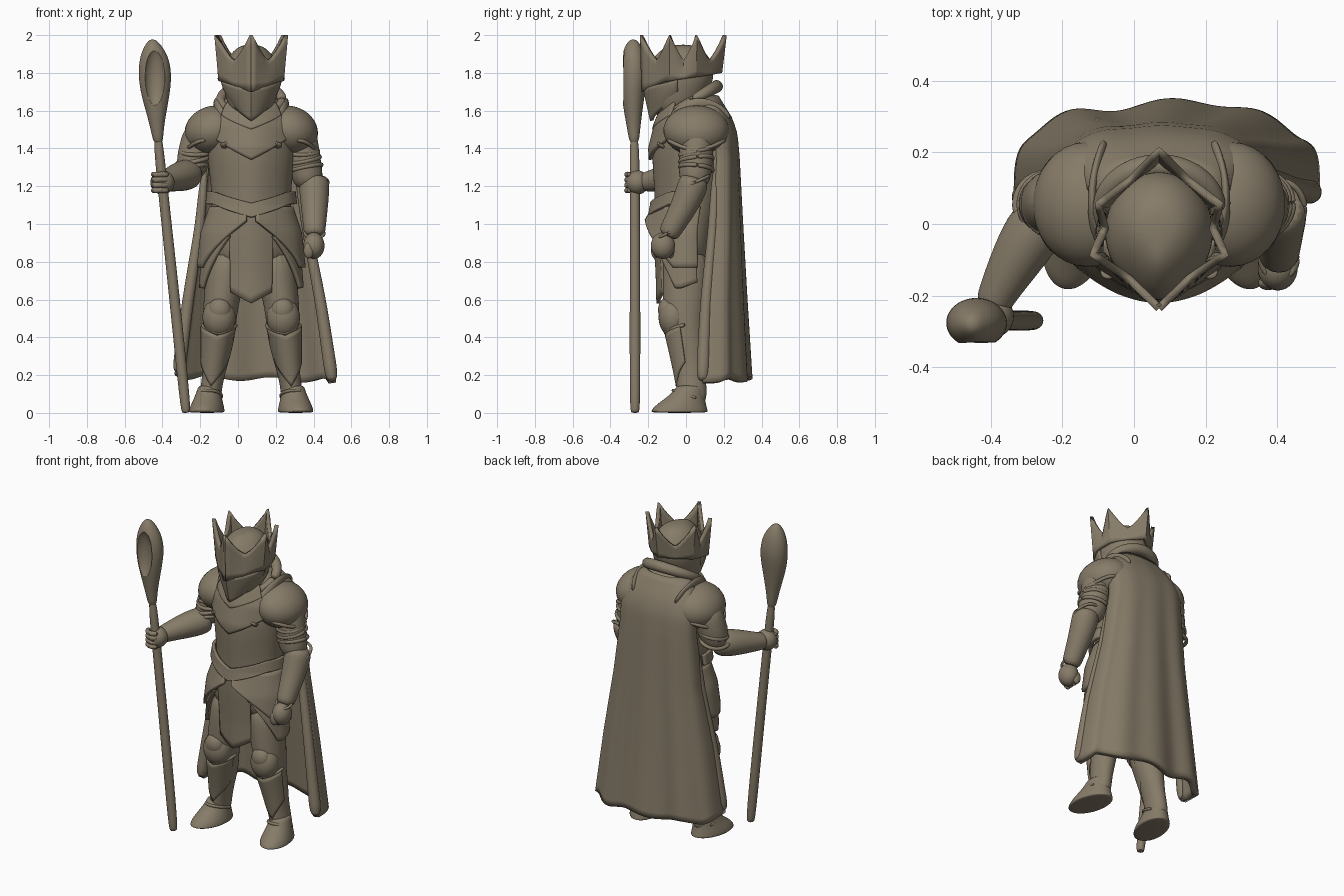
import bpy, bmesh
from math import sin, cos, pi
from mathutils import Vector, Matrix, Euler

if "Cube" in bpy.data.objects:
    bpy.data.objects.remove(bpy.data.objects["Cube"])

CX = 0.07  # body centre line
clay = bpy.data.materials.new("warm_grey_clay")
clay.use_nodes = True
COLOUR = (0.24, 0.2, 0.14, 1)
clay.diffuse_color = COLOUR
clay.node_tree.nodes["Principled BSDF"].inputs["Base Color"].default_value = COLOUR


def finish(name, bm, subsurf=0, thick=0, angle=50):
    bmesh.ops.recalc_face_normals(bm, faces=bm.faces)
    me = bpy.data.meshes.new(name)
    bm.to_mesh(me)
    bm.free()
    ob = bpy.data.objects.new(name, me)
    bpy.context.collection.objects.link(ob)
    me.materials.append(clay)
    if thick:
        mod = ob.modifiers.new("thickness", "SOLIDIFY")
        mod.thickness, mod.offset = thick, 0
    if subsurf:
        mod = ob.modifiers.new("smooth", "SUBSURF")
        mod.levels = mod.render_levels = subsurf
    bpy.ops.object.select_all(action="DESELECT")
    ob.select_set(True)
    bpy.context.view_layer.objects.active = ob
    bpy.ops.object.shade_smooth_by_angle(angle=angle * pi / 180)
    return ob


def skin(bm, rows, loop):
    """Bridge rows of points with quads."""
    vs = [[bm.verts.new(p) for p in row] for row in rows]
    n = len(vs[0])
    for a, b in zip(vs, vs[1:]):
        for i in range(n if loop else n - 1):
            j = (i + 1) % n
            bm.faces.new((a[i], a[j], b[j], b[i]))
    return vs


def loft(name, rings, n=20, beak=0.0, along=False, subsurf=2):
    """Skin rings of (x, y, z, rx, ry); beak pulls a ridge out at the front."""
    rows = []
    for k, (x, y, z, rx, ry) in enumerate(rings):
        turn = Matrix.Identity(3)
        if along:
            a, b = rings[max(k - 1, 0)], rings[min(k + 1, len(rings) - 1)]
            d = Vector(b[:3]) - Vector(a[:3])
            turn = Vector((0, 0, 1)).rotation_difference(d).to_matrix()
        row = []
        for i in range(n):
            t = 2 * pi * i / n
            p = Vector((rx * cos(t), ry * sin(t) - beak * max(0, -sin(t)) ** 8, 0))
            row.append(turn @ p + Vector((x, y, z)))
        rows.append(row)
    bm = bmesh.new()
    vs = skin(bm, rows, True)
    bm.faces.new(vs[0])
    bm.faces.new(vs[-1])
    return finish(name, bm, subsurf)


def tube(name, pts, n=12, subsurf=2):
    return loft(name, [(x, y, z, r, r) for x, y, z, r in pts], n, along=True, subsurf=subsurf)


def blob(name, loc, size, rot=(0, 0, 0)):
    bm = bmesh.new()
    m = Matrix.Translation(loc) @ Euler(rot).to_matrix().to_4x4() @ Matrix.Diagonal((*size, 1))
    bmesh.ops.create_uvsphere(bm, u_segments=32, v_segments=20, radius=1, matrix=m)
    return finish(name, bm)


def sheet(name, fn, nu, nv, thick, angle=50):
    bm = bmesh.new()
    skin(bm, [[fn(i / nu, j / nv) for i in range(nu + 1)] for j in range(nv + 1)], False)
    return finish(name, bm, 0, thick, angle)


def blend(table, z):
    """Interpolate rows sorted by falling first value."""
    for a, b in zip(table, table[1:]):
        if z >= b[0]:
            f = min(1, max(0, (a[0] - z) / (a[0] - b[0])))
            return [p + (q - p) * f for p, q in zip(a[1:], b[1:])]
    return table[-1][1:]


# Torso: height, centre y, half width, half depth
BODY = [(1.7, .05, .11, .1), (1.62, .05, .19, .145), (1.52, .05, .25, .185), (1.4, .04, .24, .205),
        (1.25, .03, .22, .185), (1.1, .02, .205, .165), (.95, .0, .235, .145), (.75, .0, .23, .135), (.5, 0, .23, .135)]
loft("torso", [(CX, cy, z, rx, ry) for z, cy, rx, ry in BODY[:-1]], 28, .02)


def wrap(name, a0, a1, top, bottom, off, flare=0, thick=.02, nu=36, nv=12):
    """Armour plate that follows the torso; angle 0 is the front."""
    def fn(u, v):
        a = a0 + (a1 - a0) * u
        z = top(a) + (bottom(a) - top(a)) * v
        cy, rx, ry = blend(BODY, z)
        o = off + flare * v
        return (CX + (rx + o) * sin(a), cy - (ry + o) * cos(a) - .02 * max(0, cos(a)) ** 8, z)
    return sheet(name, fn, nu, nv, thick)


wrap("breast_plate", -1.15, 1.15, lambda a: 1.57, lambda a: 1.34 + .13 * abs(a), .006)
wrap("neck_plate", -.75, .75, lambda a: 1.64, lambda a: 1.5 + .1 * abs(a), .01)
wrap("belt_plate", -1.7, 1.7, lambda a: 1.11 + .06 * min(1, abs(a)), lambda a: 1.035 + .07 * min(1, abs(a)), .014, .014)
wrap("tabard", -.5, .5, lambda a: 1.08, lambda a: .58 + .12 * abs(a), .004, -.012)

for s, side in ((1, "left"), (-1, "right")):
    def X(d):
        return CX + s * d

    # Hip plates in two layers
    wrap(side + "_upper_tasset", s * .1, s * 1.9, lambda a: 1.09, lambda a: 1.04 - .27 * min(1, abs(a) / 1.2), .006, .042)
    wrap(side + "_lower_tasset", s * .45, s * 1.9, lambda a: 1.0, lambda a: .93 - .27 * min(1, (abs(a) - .45) / .8)
         + .06 * max(0, abs(a) - 1.4), .008, .03)

    # Leg, knee guard, greave, shoe
    loft(side + "_leg", [(X(d), y, z, rx, ry) for d, y, z, rx, ry in (
        (.12, .0, .88, .11, .12), (.14, .0, .7, .105, .125), (.165, -.01, .54, .092, .115), (.17, -.005, .43, .088, .1),
        (.178, .015, .34, .08, .095), (.195, .025, .22, .06, .08), (.215, .03, .12, .058, .08), (.22, .03, .04, .06, .08))])
    blob(side + "_knee_guard", (X(.17), -.065, .505), (.088, .08, .105))
    blob(side + "_knee_cap", (X(.167), -.1, .545), (.06, .048, .065))

    def greave(u, v):
        a = -1.35 + 2.7 * u
        z = .41 + .035 * abs(a) - v * (.27 - .06 * abs(a))
        f = max(0, (z - .14) / .34)
        return (X(.213 - .043 * f) + (.058 + .037 * f ** 1.3) * sin(a), .03 - .04 * f - (.078 + .035 * f ** 1.3) * cos(a), z)
    sheet(side + "_greave", greave, 20, 10, .012)
    tube(side + "_knee_strap", [(X(.17) + .09 * sin(a), -.005 - .105 * cos(a), .42 + .03 * abs(a), .011)
                                for a in [-1.6 + .32 * i for i in range(11)]], 8, 1)
    shoe = loft(side + "_shoe", [(0, y, z, rx, ry) for y, z, rx, ry in (
        (.0, .0, .088, .15), (.0, .008, .093, .155), (.005, .035, .088, .142), (.03, .075, .074, .108),
        (.055, .12, .062, .08), (.06, .15, .055, .075))])
    shoe.location = (X(.235), -.035, 0)
    shoe.rotation_euler.z = s * .2
    tube(side + "_ankle_trim", [(X(.222) + .066 * sin(a), .02 - .09 * cos(a), .09 + .03 * cos(a), .01)
                                for a in [-2 + .4 * i for i in range(11)]], 8, 1)

    # Shoulder armour
    blob(side + "_pauldron", (X(.2), .055, 1.495), (.155, .175, .13), (0, s * .3, 0))
    tube(side + "_pauldron_rim", [(X(.24) + s * .102 * cos(b), .055 - .15 * sin(b), 1.395 + .05 * sin(b) ** 2, .012)
                                  for b in [-1.6 + .32 * i for i in range(11)]], 8, 1)
    loft(side + "_neck_guard", [(X(d), y, z, .013, .028) for d, y, z in (
        (.15, .225, 1.55), (.165, .19, 1.6), (.185, .12, 1.64), (.19, .04, 1.645), (.175, -.04, 1.61),
        (.135, -.1, 1.53), (.1, -.145, 1.46), (.125, -.145, 1.42), (.16, -.12, 1.41))], 10, along=True)

# Right arm reaching forward
tube("right_upper_arm", [(-.19, .07, 1.52, .09), (-.22, .065, 1.4, .1), (-.245, .05, 1.31, .096), (-.25, .04, 1.24, .065)], 16)
tube("right_forearm", [(-.225, .05, 1.27, .065), (-.27, .0, 1.262, .088), (-.33, -.1, 1.245, .075), (-.385, -.2, 1.225, .054), (-.4, -.24, 1.22, .05)], 16)
blob("right_fist", (-.4, -.258, 1.22), (.064, .062, .064))

# Left arm hanging
tube("left_upper_arm", [(.33, .06, 1.52, .09), (.337, .055, 1.4, .095), (.358, .05, 1.28, .09), (.385, .04, 1.19, .075)], 16)
tube("left_forearm", [(.405, .05, 1.255, .075), (.403, .035, 1.2, .084), (.405, -.005, 1.1, .074), (.405, -.075, .98, .06), (.405, -.1, .93, .056)], 16)
blob("left_hand", (.402, -.122, .885), (.056, .064, .07))
tube("left_wrist_trim", [(.405 + .052 * cos(a), -.1 + .052 * sin(a), .95 + .025 * sin(a), .009)
                         for a in [.4 * i for i in range(17)]], 8, 1)
tube("left_elbow_trim", [(.405 + .073 * cos(a), .045 + .078 * sin(a), 1.22 + .035 * sin(a), .01)
                         for a in [.4 * i for i in range(17)]], 8, 1)

# Fingers and sleeve folds
for i in range(4):
    z = 1.178 + .028 * i
    tube(f"right_finger_{i + 1}", [(-.452, -.265, z, .016), (-.445, -.305, z, .018), (-.405, -.32, z, .018), (-.365, -.295, z, .017)], 8, 1)
    blob(f"left_finger_{i + 1}", (.375, -.165 + .028 * i, .86), (.028, .02, .042))
for i in range(3):
    z = 1.385 - .045 * i
    for side, x in (("right", -.222 - .012 * i), ("left", .34 + .009 * i)):
        tube(f"{side}_sleeve_fold_{i + 1}", [(x + .086 * cos(a), .055 + .088 * sin(a), z + .02 * sin(a + i), .013)
                                             for a in [.4 * k for k in range(17)]], 8, 1)

# Helmet, visor and collar
loft("neck", [(CX, .05, 1.5, .13, .12), (CX, .04, 1.62, .125, .11), (CX, .0, 1.74, .12, .12)])
loft("helmet", [(CX, y, z, rx, ry) for y, z, rx, ry in (
    (-.05, 1.56, .08, .07), (-.05, 1.61, .118, .12), (-.035, 1.69, .142, .15), (-.022, 1.77, .155, .172),
    (-.02, 1.83, .148, .165), (-.012, 1.88, .124, .138), (-.01, 1.925, .088, .098), (-.01, 1.95, .04, .045))], 24, .025)


def visor(u, v):
    a = -1.5 + 3 * u
    z = 1.712 + .035 * abs(a) - v * (.165 - .05 * abs(a))
    r = 1 - .3 * v ** 2
    return (CX + .152 * r * sin(a), -.035 - (.138 * cos(a) + .045 * max(0, 1 - abs(a) / 1.1)) * (1 - .2 * v), z)


sheet("visor", visor, 24, 8, .018, 25)
tube("collar", [(CX + .165 * cos(a), .035 + .13 * sin(a), 1.655 + .075 * sin(a), .028 + .008 * sin(a))
                for a in [.35 * i for i in range(19)]], 10)

# Crown: tips and notches around the head, falling to a pointed brow
TIPS = [(0, -.235), (.185, -.085), (.17, .055), (0, .205), (-.17, .055), (-.185, -.085)]


def crown(u, v):
    k = min(u * 12, 11.9999)
    i = int(k / 2)
    p, q = Vector(TIPS[i]), Vector(TIPS[(i + 1) % 6])
    f = k / 2 - i
    tip = abs(2 * f - 1)
    dip = .1 if i in (1, 4) else 0
    xy = p.lerp(q, f) * (1 - dip * (1 - tip) * v)
    top = 1.865 + .135 * tip ** 1.4
    base = 1.77 + .03 * xy.y / .2 - .035 * max(0, 1 - abs(xy.x) / .15) * (xy.y < 0)
    z = base + (top - base) * v
    xy = xy * (.88 + .12 * v * tip + .06 * (1 - tip))
    if xy.y < 0:
        xy.y -= .02 * (1 - v) * -xy.y / .2
    return (CX + xy.x, xy.y, z)


sheet("crown", crown, 48, 6, .022, 25)

# Cape: height, centre x, half width, side y, back y
CAPE = [(1.67, .07, .13, .08, .155), (1.62, .07, .18, .09, .185), (1.55, .07, .225, .12, .228), (1.47, .07, .24, .15, .252),
        (1.35, .07, .24, .16, .262), (1.0, .08, .28, .14, .278), (.6, .088, .35, .1, .298), (.17, .092, .41, .08, .322)]


def cape(u, v):
    t = (u - .5) * pi
    z = 1.67 - 1.49 * v
    cx, w, side, back = blend(CAPE, z)
    fold = .01 * v * cos(9 * t) + .007 * v * sin(5 * t)
    y = side + (back - side) * max(0, cos(t)) ** .55 + fold
    return (cx + w * sin(t), y, z + .012 * v * sin(7 * t) - .01 * v * sin(t))


sheet("cape", cape, 72, 40, .04, 80)
for s, side in ((0, "right"), (1, "left")):
    tube(side + "_cape_edge", [(*cape(s, v), .018 + .02 * v) for v in [.12 + .088 * i for i in range(11)]], 10)

# Staff with a hollowed leaf-shaped head
tube("staff_shaft", [(-.275, -.27, .0, .02), (-.276, -.27, .012, .029), (-.335, -.27, .6, .029), (-.4, -.27, 1.2, .027), (-.428, -.275, 1.5, .027)], 14)
head = loft("staff_head", [(x, y, z, rx, ry) for x, y, z, rx, ry in (
    (-.422, -.274, 1.42, .025, .025), (-.428, -.277, 1.5, .034, .034), (-.433, -.28, 1.6, .056, .05), (-.438, -.28, 1.7, .08, .064),
    (-.44, -.275, 1.8, .09, .074), (-.444, -.278, 1.89, .076, .064), (-.45, -.28, 1.95, .042, .04), (-.453, -.28, 1.978, .015, .015))], 20)
cutter = blob("staff_head_cutter", (-.44, -.36, 1.775), (.06, .06, .165))
cutter.hide_render = cutter.hide_viewport = True
cut = head.modifiers.new("hollow", "BOOLEAN")
cut.object, cut.operation = cutter, "DIFFERENCE"
